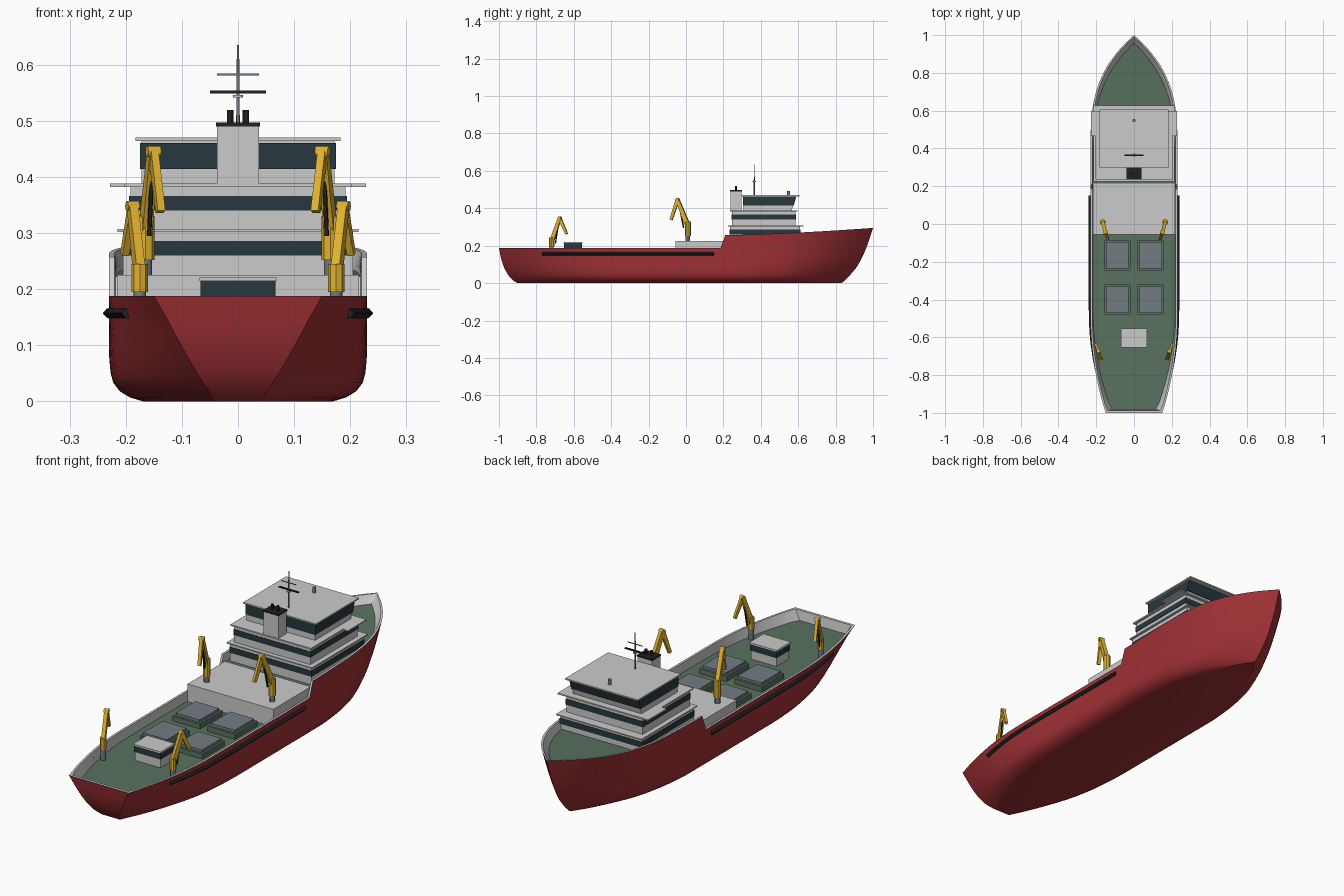
import bpy, bmesh, math
from mathutils import Vector

if "Cube" in bpy.data.objects:
    bpy.data.objects.remove(bpy.data.objects["Cube"])


def mat(name, r, g, b):
    m = bpy.data.materials.new(name)
    m.diffuse_color = (r, g, b, 1)
    m.use_nodes = True
    m.node_tree.nodes["Principled BSDF"].inputs["Base Color"].default_value = m.diffuse_color
    return m


RED = mat("hull_red", .35, .03, .035)
GREEN = mat("deck_green", .10, .17, .115)
WHITE = mat("house_white", .8, .8, .8)
GLASS = mat("window_dark", .02, .04, .05)
YELLOW = mat("crane_yellow", .75, .45, .03)
SLATE = mat("hatch_grey", .17, .20, .23)
BLACK = mat("black", .015, .015, .015)


def finish(name, bm, *mats):
    bmesh.ops.recalc_face_normals(bm, faces=bm.faces)
    me = bpy.data.meshes.new(name)
    bm.to_mesh(me)
    bm.free()
    ob = bpy.data.objects.new(name, me)
    bpy.context.collection.objects.link(ob)
    for m in mats:
        me.materials.append(m)
    return ob


def smooth(ob, deg=30):
    bpy.ops.object.select_all(action='DESELECT')
    ob.select_set(True)
    bpy.context.view_layer.objects.active = ob
    bpy.ops.object.shade_smooth_by_angle(angle=math.radians(deg))


def prism(name, profile, x0, x1, m):
    """Side profile in (y, z) extruded across x."""
    bm = bmesh.new()
    f = bm.faces.new([bm.verts.new((x0, y, z)) for y, z in profile])
    r = bmesh.ops.extrude_face_region(bm, geom=[f])
    vs = [v for v in r["geom"] if isinstance(v, bmesh.types.BMVert)]
    bmesh.ops.translate(bm, verts=vs, vec=(x1 - x0, 0, 0))
    return finish(name, bm, m)


def box(name, x0, x1, y0, y1, z0, z1, m):
    return prism(name, [(y0, z0), (y1, z0), (y1, z1), (y0, z1)], x0, x1, m)


def rod(name, a, b, r, m, n=12, r2=None):
    a, b = Vector(a), Vector(b)
    bm = bmesh.new()
    bmesh.ops.create_cone(bm, cap_ends=True, segments=n, radius1=r,
                          radius2=r if r2 is None else r2, depth=(b - a).length)
    ob = finish(name, bm, m)
    ob.location = (a + b) / 2
    ob.rotation_euler = (b - a).to_track_quat('Z', 'Y').to_euler()
    if n > 8:
        smooth(ob)
    return ob


def beam(name, a, b, w, h0, h1, side, m):
    """Tapered box girder from a to b; side is its horizontal width axis."""
    a, b = Vector(a), Vector(b)
    up = side.cross(b - a).normalized()
    bm = bmesh.new()
    ends = [[bm.verts.new(p + side * sx * w / 2 + up * sy * h / 2)
             for sx, sy in ((-1, -1), (1, -1), (1, 1), (-1, 1))] for p, h in ((a, h0), (b, h1))]
    bm.faces.new(ends[0])
    bm.faces.new(ends[1])
    for i in range(4):
        j = (i + 1) % 4
        bm.faces.new((ends[0][i], ends[0][j], ends[1][j], ends[1][i]))
    return finish(name, bm, m)


# Hull form: rows up the side, blended between midship and end sections
ROWS = [(0, 0, 0, 0), (.007, .38, .05, .1), (.018, .68, .11, .15), (.033, .87, .2, .22), (.05, .95, .3, .3),
        (.075, .99, .43, .42), (.10, 1, .56, .54), (.125, 1, .68, .66), (.15, 1, .8, .79), (.188, 1, 1, 1)]
STERN = [.10, .085, .073, .057, .045, .031, .021, .013, .007, 0]
BOW = [.17, .158, .147, .131, .115, .09, .069, .049, .030, 0]


def pos(v):
    return max(0, v)


def sheer(y):
    return .188 if y < .2 else .257 + .038 * pos((y - .21) / .79) ** 1.5


def hull_point(Y, i):
    z, mid, end, _ = ROWS[i]
    w = z / .188
    top = .23 - .23 * pos((Y - .4) / .6) ** 3 - .08 * pos((-Y - .5) / .5) ** 2
    low = .17 - .17 * pos((Y - .2) / .8) ** 2.5 - .13 * pos((-Y - .3) / .7) ** 2
    e = max(pos((Y - .3) / .7), pos((-Y - .3) / .7) ** 1.5)
    x = low + (top - low) * (mid + (end - mid) * e)
    y = Y - BOW[i] * pos((Y - .3) / .7) + STERN[i] * pos((-Y - .3) / .7)
    return x, y, z + (sheer(Y) - .188) * w ** 3


stations = [-1 + .05 * i for i in range(24)] + [.185, .21] + [.25 + .05 * i for i in range(12)] \
    + [.84, .87, .9, .925, .95, .97, .985, 1]
bm = bmesh.new()
rings = []
n = len(ROWS)
for Y in stations:
    pts = [hull_point(Y, i) for i in range(n)]
    x, y, z = pts[-1]
    pts.append((pos(x - .01), y - .012 * (Y > .99) + .012 * (Y < -.99), z))
    x, y, z = hull_point(Y, n - 2)
    dz = .145 if Y < .2 else sheer(Y) - .035
    pts.append((pos(x - .012), y - .012 * (Y > .99) + .012 * (Y < -.99), dz))
    rings.append([[bm.verts.new((s * p[0], p[1], p[2])) for p in pts] for s in (1, -1)])


def quad(vs, mi):
    bm.faces.new(vs).material_index = mi


for s, (a, b) in enumerate(zip(rings, rings[1:])):
    for side in (0, 1):
        for k in range(n + 1):
            quad((a[side][k], b[side][k], b[side][k + 1], a[side][k + 1]), 0 if k < n - 1 else 1)
    quad((a[0][0], b[0][0], b[1][0], a[1][0]), 0)
    step = stations[s] < .2 < stations[s + 1]
    quad((a[0][-1], b[0][-1], b[1][-1], a[1][-1]), 1 if step else 2)
R, L = rings[0]
for k in range(n + 1):
    quad((R[k], R[k + 1], L[k + 1], L[k]), 0 if k < n - 1 else 1)
bmesh.ops.remove_doubles(bm, verts=bm.verts, dist=.0003)
smooth(finish("hull", bm, RED, WHITE, GREEN), 28)

# Rubbing fenders along both sides
for s in (1, -1):
    bm = bmesh.new()
    prev = None
    for i in range(24):
        Y = -.77 + .04 * i
        x, y, _ = hull_point(Y, n - 2)
        ring = [bm.verts.new((s * (x + dx), Y, .157 + dz))
                for dx, dz in ((-.006, -.011), (.004, -.008), (.011, 0), (.004, .008), (-.006, .011))]
        if prev:
            for k in range(5):
                bm.faces.new((prev[k], ring[k], ring[(k + 1) % 5], prev[(k + 1) % 5]))
        if i in (0, 23):
            bm.faces.new(ring)
        prev = ring
    finish("side_fender", bm, BLACK)

# Cargo hatches
for x in (-.088, .088):
    for y in (-.165, -.40):
        box("hatch_coaming", x - .069, x + .069, y - .08, y + .08, .14, .168, GREEN)
        box("hatch_cover", x - .06, x + .06, y - .07, y + .07, .168, .18, SLATE)

# Stern deckhouse
box("stern_house", -.064, .064, -.648, -.558, .14, .215, WHITE)
box("stern_house_windows", -.067, .067, -.651, -.555, .184, .214, GLASS)
box("stern_house_roof", -.069, .069, -.655, -.553, .214, .221, WHITE)

# Main superstructure tiers
box("mid_house", -.216, .216, -.055, .215, .14, .225, WHITE)
tiers = [(.205, .235, .610, .20, .302, .260, .286), (.192, .245, .585, .30, .382, .340, .366)]
for hw, y0, y1, z0, z1, w0, w1 in tiers:
    box("house_tier", -hw, hw, y0, y1, z0, z1, WHITE)
    box("tier_windows", -hw - .002, hw + .002, y0 - .002, y1 + .002, w0, w1, GLASS)
box("tier_roof", -.215, .215, .225, .627, .302, .307, WHITE)
box("bridge_deck", -.203, .203, .235, .597, .382, .388, WHITE)
box("bridge_wings", -.228, .228, .465, .597, .382, .388, WHITE)
prism("bridge", [(.308, .386), (.565, .386), (.585, .466), (.308, .466)], -.172, .172, WHITE)
prism("bridge_windows", [(.305, .414), (.576, .414), (.589, .46), (.305, .46)], -.175, .175, GLASS)
box("bridge_roof", -.183, .183, .298, .607, .464, .470, WHITE)

# Funnel and exhausts
box("funnel", -.037, .037, .237, .297, .386, .492, WHITE)
box("funnel_cap", -.039, .039, .235, .299, .490, .497, BLACK)
for x in (-.014, .014):
    rod("exhaust_pipe", (x, .267, .49), (x, .267, .519), .006, BLACK)

# Mast with yards, and roof dome
rod("mast", (0, .365, .468), (0, .365, .635), .0035, SLATE, r2=.002)
box("radar_bar", -.05, .05, .361, .369, .549, .554, BLACK)
box("mast_yard", -.037, .037, .3635, .3665, .581, .584, SLATE)
rod("mast_platform", (0, .365, .541), (0, .365, .546), .009, WHITE)
rod("roof_dome", (0, .548, .468), (0, .548, .493), .008, SLATE)

# Folding deck cranes: base, turret top, elbow, tip
cranes = [((.165, .010), .22, .252, .330, (.151, -.045, .445), (.138, -.080, .338), 1.0),
          ((.175, -.718), .14, .195, .245, (.188, -.675, .348), (.202, -.638, .262), .9)]
for s in (1, -1):
    for (x, y), z0, z1, z2, elbow, tip, k in cranes:
        foot = Vector((s * x, y, z2 - .022))
        e = Vector((s * elbow[0], elbow[1], elbow[2]))
        t = Vector((s * tip[0], tip[1], tip[2]))
        d = t - foot
        side = Vector((d.y, -d.x, 0)).normalized()
        rod("crane_pedestal", (s * x, y, z0), (s * x, y, z1 + .005), .012 * k, SLATE)
        rod("crane_turret", (s * x, y, z1), (s * x, y, z2), .016 * k, YELLOW, 8)
        beam("crane_boom", foot, e, .018 * k, .026 * k, .019 * k, side, YELLOW)
        beam("crane_jib", e, t, .014 * k, .02 * k, .014 * k, side, YELLOW)
        rod("crane_elbow", e - side * .012 * k, e + side * .012 * k, .010 * k, YELLOW)
        rod("crane_ram", foot + d * .25 - Vector((0, 0, .02)), foot.lerp(e, .6) + d * .1, .004 * k, BLACK)
